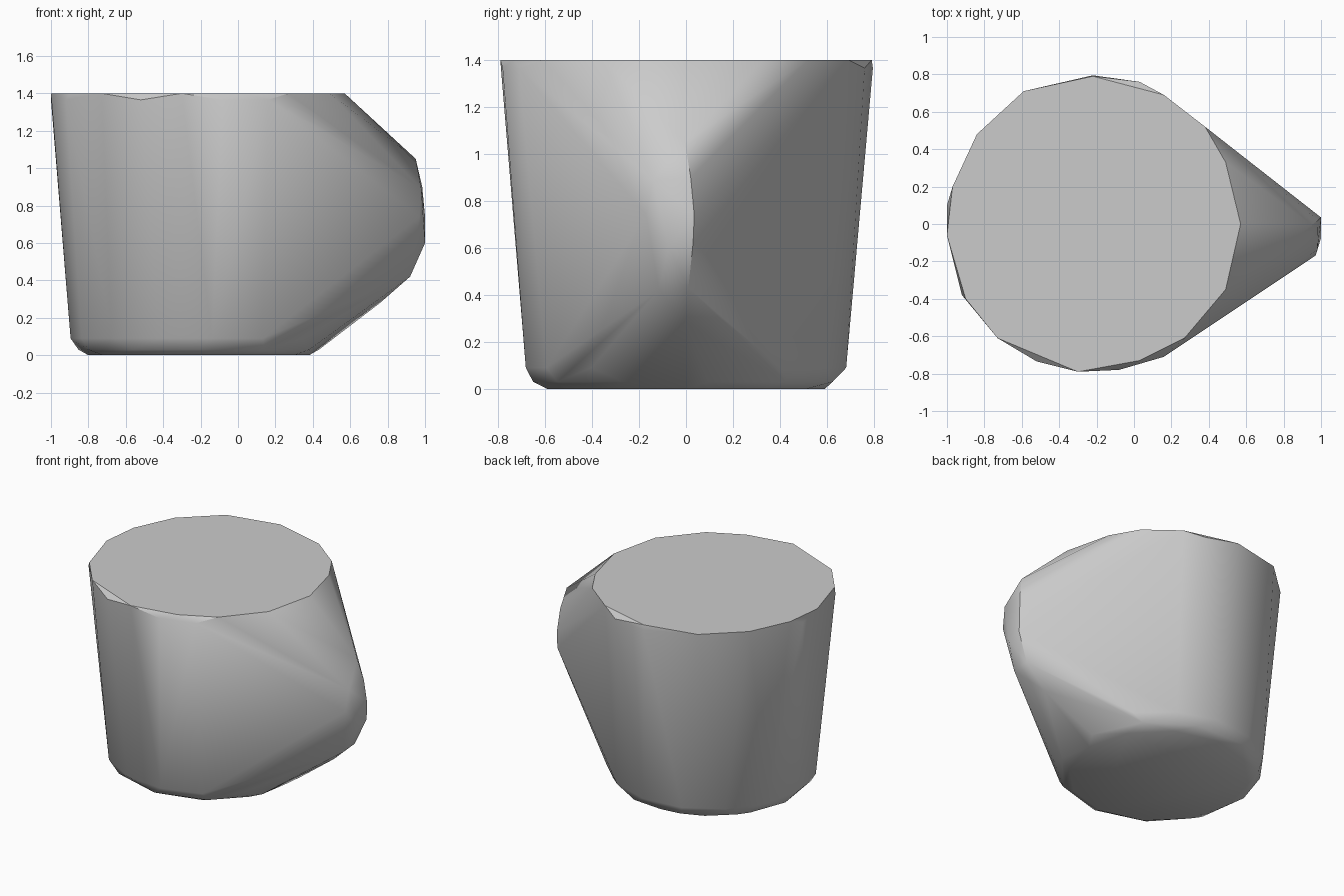
import bpy
import bmesh
from math import cos, sin, tau, radians

cube = bpy.data.objects.get("Cube")
if cube:
    bpy.data.objects.remove(cube, do_unlink=True)

CENTRE_X = -0.21


def ring(radius, z, sides, offset=0.0):
    """Points of a level circle around the cup axis."""
    return [(CENTRE_X + radius * cos(tau * (i + offset) / sides),
             radius * sin(tau * (i + offset) / sides), z) for i in range(sides)]


# Flat top rim, slightly irregular
rim = [(0.57, 0), (0.49, 0.33), (0.38, 0.52), (0.16, 0.69), (-0.22, 0.79),
       (-0.59, 0.71), (-0.84, 0.48), (-0.97, 0.2), (-1, -0.06), (-0.9, -0.4),
       (-0.73, -0.61), (-0.3, -0.79), (0.03, -0.73), (0.27, -0.61), (0.49, -0.35)]
points = [(x, y, 1.4) for x, y in rim]

# Chipped corners just under the rim
chips = [(0.03, 0.76), (-0.22, 0.795), (-1, 0.1), (-0.92, -0.38),
         (-0.52, -0.735), (-0.08, -0.78), (0.16, -0.71)]
points += [(x, y, 1.365) for x, y in chips]

# Tapered foot with a narrow bevel
points += ring(0.685, 0.09, 15, 0.5)
points += ring(0.65, 0.03, 11, 0.25)
points += ring(0.59, 0.0, 12)

# Handle bulge on the left side
points += [(0.95, -0.005, 1.05), (0.985, 0.02, 0.9), (0.98, -0.14, 0.89),
           (0.97, -0.17, 0.74), (1.0, 0.035, 0.74), (1.0, -0.075, 0.6),
           (1.0, 0.03, 0.62), (0.92, -0.115, 0.42), (0.92, 0.01, 0.43),
           (0.76, 0.0, 0.28)]

# Wrap everything in one convex shell
bm = bmesh.new()
for p in points:
    bm.verts.new(p)
hull = bmesh.ops.convex_hull(bm, input=bm.verts[:])
loose = {v for v in hull["geom_interior"] + hull["geom_unused"]
         if isinstance(v, bmesh.types.BMVert) and not v.link_faces}
bmesh.ops.delete(bm, geom=list(loose), context="VERTS")
bmesh.ops.dissolve_limit(bm, angle_limit=radians(0.5), verts=bm.verts[:], edges=bm.edges[:])
bmesh.ops.recalc_face_normals(bm, faces=bm.faces[:])

mesh = bpy.data.meshes.new("cup_shell")
bm.to_mesh(mesh)
bm.free()
cup = bpy.data.objects.new("cup_shell", mesh)
bpy.context.collection.objects.link(cup)

# Plain grey
grey = bpy.data.materials.new("plain_grey")
colour = (0.6, 0.6, 0.6, 1)
grey.use_nodes = True
grey.diffuse_color = colour
grey.node_tree.nodes["Principled BSDF"].inputs["Base Color"].default_value = colour
mesh.materials.append(grey)

# Soft walls, crisp rim and foot
bpy.context.view_layer.objects.active = cup
cup.select_set(True)
bpy.ops.object.shade_smooth_by_angle(angle=radians(35))
